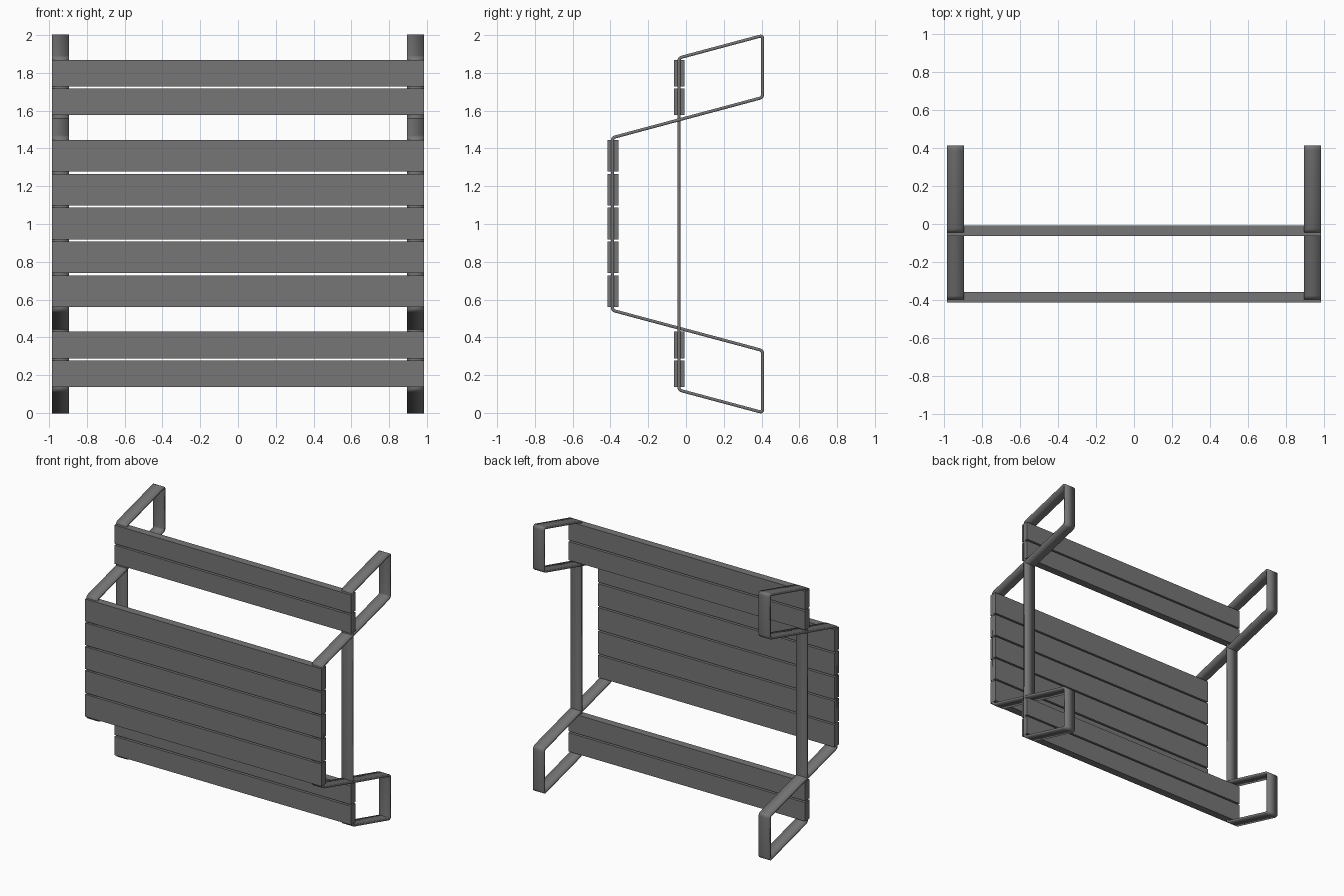
import bpy
import bmesh
from mathutils import Vector

cube = bpy.data.objects.get("Cube")
if cube:
    bpy.data.objects.remove(cube)

grey = bpy.data.materials.new("dark grey")
grey.use_nodes = True
colour = (0.18, 0.18, 0.18, 1)
grey.diffuse_color = colour
grey.node_tree.nodes["Principled BSDF"].inputs["Base Color"].default_value = colour

HALF_WIDTH = 0.985
BAR_WIDTH = 0.09
BAR_THICK = 0.016


def add_object(name, bm):
    mesh = bpy.data.meshes.new(name)
    bm.to_mesh(mesh)
    bm.free()
    mesh.materials.append(grey)
    obj = bpy.data.objects.new(name, mesh)
    bpy.context.collection.objects.link(obj)
    return obj


def plank(name, y, z_low, z_high):
    bm = bmesh.new()
    bmesh.ops.create_cube(bm, size=1)
    bmesh.ops.scale(bm, vec=(2 * HALF_WIDTH, 0.057, z_high - z_low), verts=bm.verts)
    bmesh.ops.translate(bm, vec=(0, y, (z_low + z_high) / 2), verts=bm.verts)
    add_object(name, bm)


def plank_row(name, y, z_low, z_high, count, gap=0.012):
    height = (z_high - z_low - gap * (count - 1)) / count
    for i in range(count):
        z = z_low + i * (height + gap)
        plank(f"{name}_{i + 1}", y, z, z + height)


def rounded(points, radius=0.018, steps=4):
    """Round every corner of a closed outline with a short curve."""
    result = []
    for i, p in enumerate(points):
        a = p + (points[i - 1] - p).normalized() * radius
        b = p + (points[(i + 1) % len(points)] - p).normalized() * radius
        for s in range(steps + 1):
            t = s / steps
            result.append(a * (1 - t) ** 2 + p * 2 * t * (1 - t) + b * t ** 2)
    return result


def frame(name, x):
    # Bent flat bar: upper half of the loop, then its mirror about z = 1
    upper = [(-0.39, 1.457), (0.406, 1.67), (0.406, 1.998), (-0.038, 1.879)]
    lower = [(y, 2 - z) for y, z in reversed(upper)]
    path = rounded([Vector((0, y, z)) for y, z in upper + lower])
    bm = bmesh.new()
    sides = [[bm.verts.new(p + Vector((x + s * BAR_WIDTH / 2, 0, 0))) for p in path]
             for s in (-1, 1)]
    for i in range(len(path)):
        j = (i + 1) % len(path)
        bm.faces.new((sides[0][i], sides[0][j], sides[1][j], sides[1][i]))
    obj = add_object(name, bm)
    solid = obj.modifiers.new("bar thickness", "SOLIDIFY")
    solid.thickness = BAR_THICK
    solid.offset = 0
    solid.use_even_offset = True
    bpy.ops.object.select_all(action="DESELECT")
    bpy.context.view_layer.objects.active = obj
    obj.select_set(True)
    bpy.ops.object.shade_smooth_by_angle()


# Side frames
frame("left_frame", HALF_WIDTH - BAR_WIDTH / 2)
frame("right_frame", BAR_WIDTH / 2 - HALF_WIDTH)

# Table top and the two bench seats
plank_row("table_plank", -0.386, 0.56, 1.445, 5)
plank_row("upper_seat_plank", -0.036, 1.577, 1.868, 2)
plank_row("lower_seat_plank", -0.036, 0.136, 0.43, 2)
